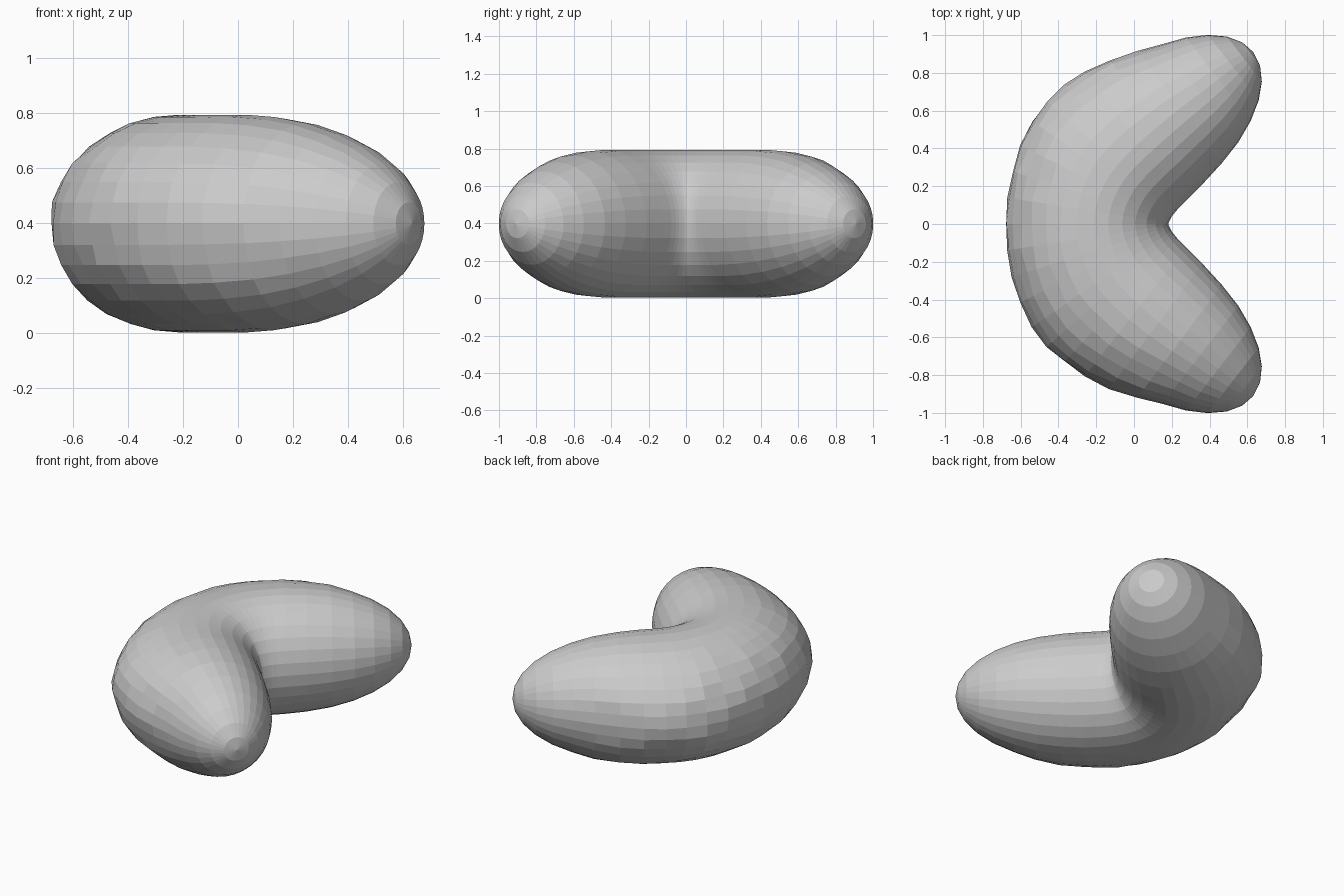
import bpy, bmesh, math, random
from mathutils import Vector

if "Cube" in bpy.data.objects:
    bpy.data.objects.remove(bpy.data.objects["Cube"])

random.seed(4)
SEG = 32
CZ, H = 0.398, 0.395            # centre height and half height

# one arm is a half ellipsoid: centre, long axis, side axis, radii
c = Vector((0.0, 0.42))
u = Vector((0.79, 0.613))
n = Vector((-0.613, 0.79))
a, b = 0.80, 0.395

# stations along the arm: (inner point, outer point, half height), tip to bend
stations = []
for k in range(1, 6):
    t = math.radians(11.25 * k)
    m, r = c + u * a * math.cos(t), b * math.sin(t)
    stations.append((m - n * r, m + n * r, r))
bend = [
    ((0.465, 0.322), (0.018, 0.920), 0.365),
    ((0.362, 0.210), (-0.13, 0.870), 0.387),
    ((0.274, 0.122), (-0.26, 0.806), H),
    ((0.230, 0.077), (-0.37, 0.732), H),
    ((0.209, 0.052), (-0.46, 0.648), H),
    ((0.198, 0.036), (-0.54, 0.545), H),
    ((0.191, 0.023), (-0.60, 0.415), H),
    ((0.186, 0.013), (-0.645, 0.28), H),
    ((0.183, 0.006), (-0.675, 0.14), H),
]
stations += [(Vector(i), Vector(o), h) for i, o, h in bend]
middle = (Vector((0.181, 0)), Vector((-0.678, 0)), H)
flip = lambda v: Vector((v.x, -v.y))
path = stations + [middle] + [(flip(i), flip(o), h) for i, o, h in reversed(stations)]

# curved body: loft rings through all stations, slightly wrinkled outside the bend;
# each ring is a round inner half and a stretched outer half
bm = bmesh.new()
rings = []
for k, (i, o, h) in enumerate(path):
    width = (o - i).length
    d = (o - i) / width
    inner = min(h, width / 2)
    crest = i + d * inner
    wrinkled = 5 <= k <= len(path) - 6
    ring = []
    for s in range(SEG):
        f = 2 * math.pi * s / SEG
        cs = math.cos(f)
        off = cs * (width - inner if cs > 0 else inner)
        if wrinkled and cs > 0.25:
            off += random.uniform(-0.007, 0.007)
        p = crest + d * off
        ring.append(bm.verts.new((p.x, p.y, CZ + h * math.sin(f))))
    rings.append(ring)
for r0, r1 in zip(rings, rings[1:]):
    for s in range(SEG):
        q = (s + 1) % SEG
        bm.faces.new((r0[s], r0[q], r1[q], r1[s]))

# pointed fans closing both tips
tip = c + u * a
for ring, sy in ((rings[0], 1), (rings[-1], -1)):
    pole = bm.verts.new((tip.x, tip.y * sy, CZ))
    for s in range(SEG):
        bm.faces.new((ring[s], ring[(s + 1) % SEG], pole))
bmesh.ops.recalc_face_normals(bm, faces=bm.faces)

mesh = bpy.data.meshes.new("curved_body")
bm.to_mesh(mesh)
bm.free()
body = bpy.data.objects.new("curved_body", mesh)
bpy.context.collection.objects.link(body)

# single light grey colour
grey = bpy.data.materials.new("light_grey")
grey.diffuse_color = (0.6, 0.6, 0.6, 1)
grey.use_nodes = True
grey.node_tree.nodes["Principled BSDF"].inputs["Base Color"].default_value = grey.diffuse_color
mesh.materials.append(grey)
